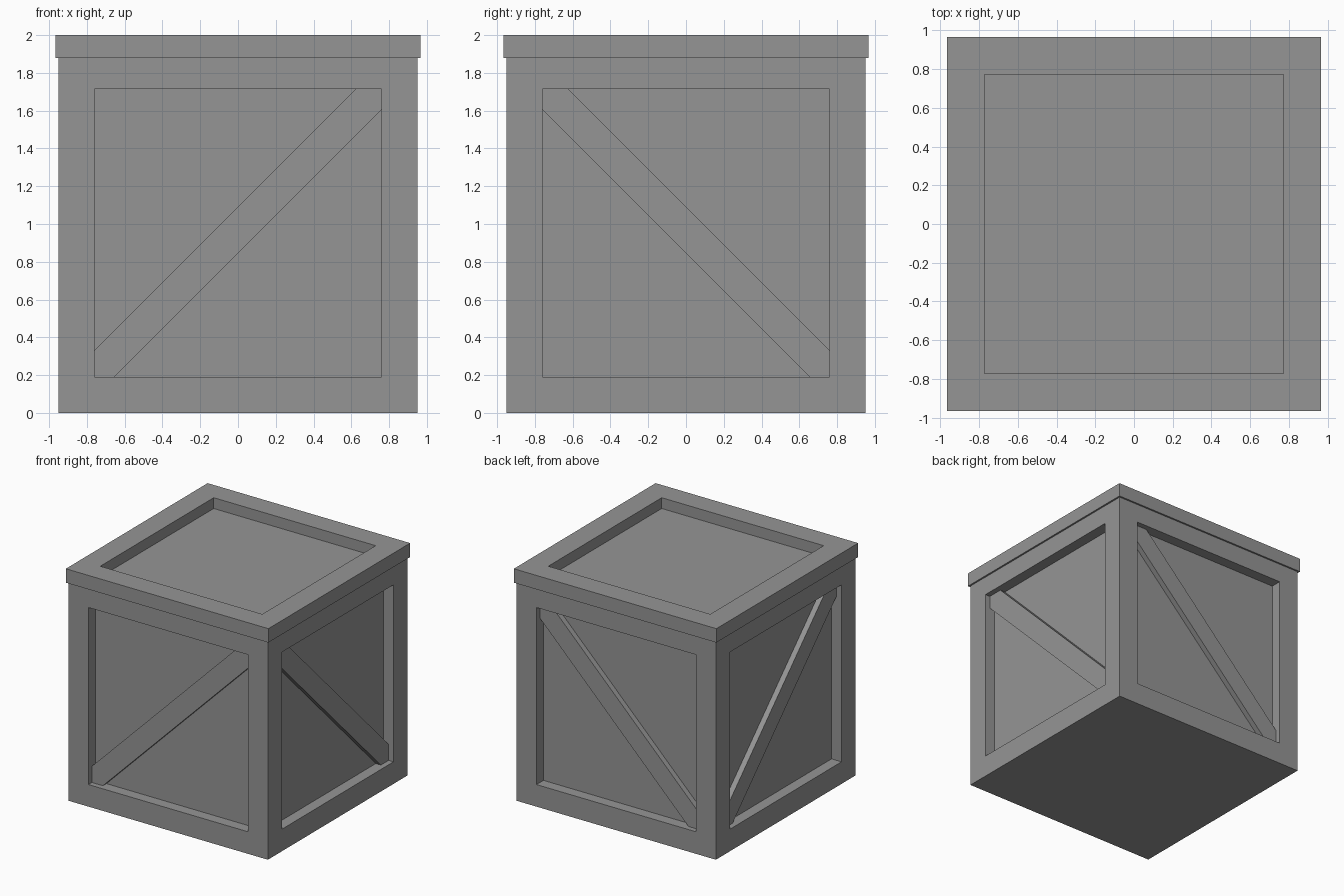
import bpy, bmesh
from mathutils import Matrix

if "Cube" in bpy.data.objects:
    bpy.data.objects.remove(bpy.data.objects["Cube"])

grey = bpy.data.materials.new("plain_grey")
grey.diffuse_color = (0.3, 0.3, 0.3, 1)
grey.use_nodes = True
grey.node_tree.nodes["Principled BSDF"].inputs["Base Color"].default_value = grey.diffuse_color


def finish(bm, name):
    bmesh.ops.recalc_face_normals(bm, faces=bm.faces)
    mesh = bpy.data.meshes.new(name)
    bm.to_mesh(mesh)
    bm.free()
    mesh.materials.append(grey)
    ob = bpy.data.objects.new(name, mesh)
    bpy.context.collection.objects.link(ob)
    return ob


def recessed_box(name, half, z0, z1, border, depth, pick):
    """Box whose picked faces get a flat border and a straight sunken panel."""
    bm = bmesh.new()
    bmesh.ops.create_cube(bm, size=1)
    for v in bm.verts:
        v.co = (v.co.x * 2 * half, v.co.y * 2 * half, z0 + (v.co.z + 0.5) * (z1 - z0))
    bm.normal_update()
    faces = [f for f in bm.faces if pick(f.normal)]
    bmesh.ops.inset_individual(bm, faces=faces, thickness=border, use_even_offset=True)
    for f in faces:
        n = f.normal.copy()
        new = bmesh.ops.extrude_discrete_faces(bm, faces=[f])["faces"][0]
        for v in new.verts:
            v.co -= n * depth
    return finish(bm, name)


# Body with four sunken side panels, lid with sunken top
recessed_box("crate_body", 0.95, 0, 1.905, 0.19, 0.095, lambda n: abs(n.z) < 0.5)
recessed_box("crate_lid", 0.965, 1.88, 2.0, 0.193, 0.093, lambda n: n.z > 0.5)

# Diagonal brace outline, clipped to the panel opening (x, z)
outline = [(-0.76, 0.19), (-0.655, 0.19), (0.76, 1.605),
           (0.76, 1.715), (0.625, 1.715), (-0.76, 0.33)]
flip_y = Matrix.Scale(-1, 4, (0, 1, 0))
to_side = Matrix(((0, -1, 0, 0), (-1, 0, 0, 0), (0, 0, 1, 0), (0, 0, 0, 1)))
sides = {"front": Matrix.Identity(4), "back": flip_y,
         "right": to_side, "left": to_side @ flip_y}
for side, mat in sides.items():
    bm = bmesh.new()
    face = bm.faces.new([bm.verts.new((x, -0.903, z)) for x, z in outline])
    new = bmesh.ops.extrude_face_region(bm, geom=[face])["geom"]
    for v in new:
        if isinstance(v, bmesh.types.BMVert):
            v.co.y = -0.853
    bm.transform(mat)
    finish(bm, side + "_brace")
